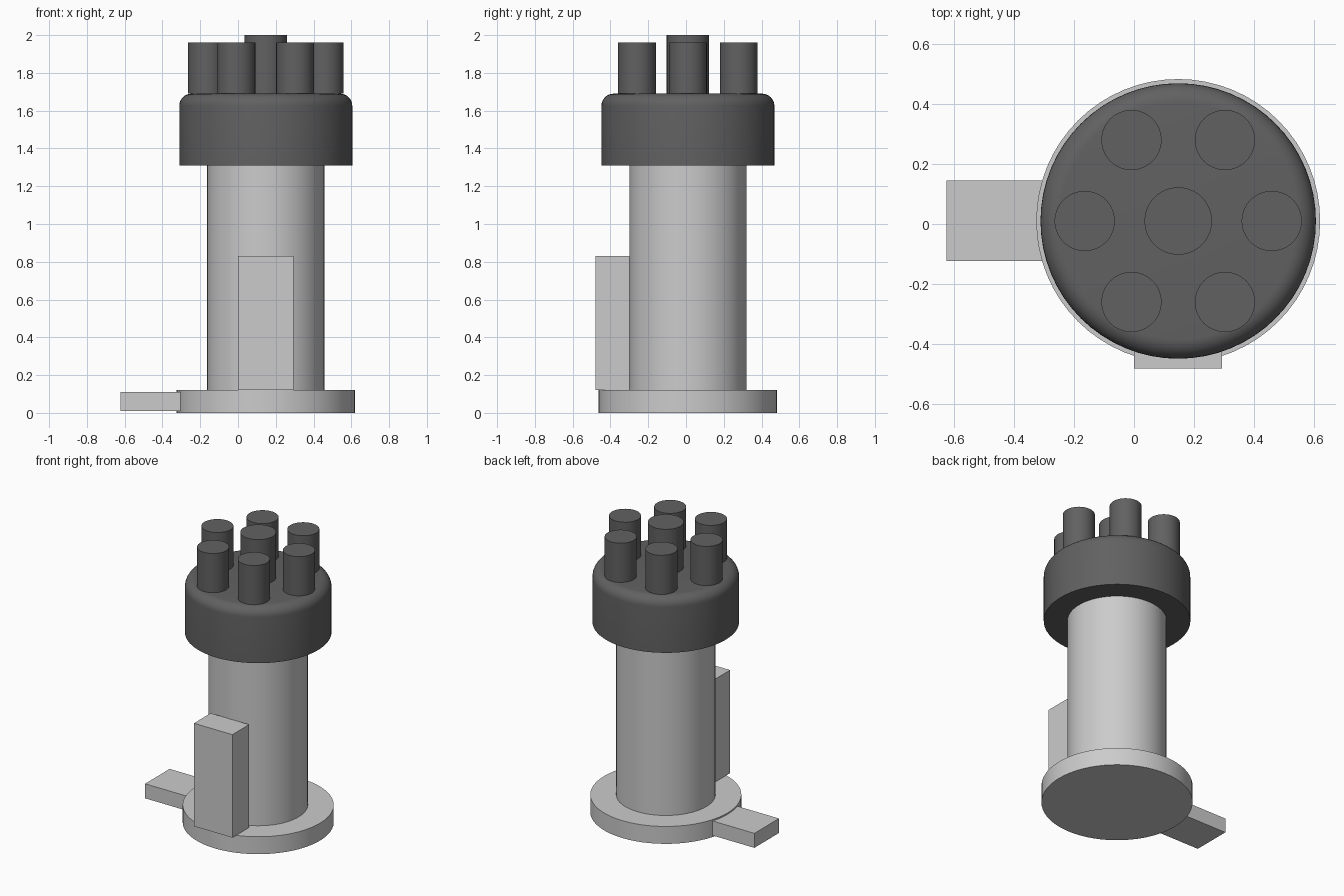
import bpy, math

if "Cube" in bpy.data.objects:
    bpy.data.objects.remove(bpy.data.objects["Cube"])

CX, CY = 0.147, 0.01  # axis of the round parts


def material(name, v):
    m = bpy.data.materials.new(name)
    m.diffuse_color = (v, v, v, 1)
    m.use_nodes = True
    m.node_tree.nodes["Principled BSDF"].inputs["Base Color"].default_value = m.diffuse_color
    return m


dark = material("dark_grey", 0.12)


def finish(name, mat=None, smooth=False):
    ob = bpy.context.object
    ob.name = name
    if mat:
        ob.data.materials.append(mat)
    if smooth:
        bpy.ops.object.shade_smooth_by_angle(angle=math.radians(35))
    return ob


def cylinder(name, r, z0, z1, x=CX, y=CY, mat=None):
    bpy.ops.mesh.primitive_cylinder_add(vertices=64, radius=r, depth=z1 - z0,
                                        location=(x, y, (z0 + z1) / 2))
    return finish(name, mat, True)


def box(name, lo, hi):
    bpy.ops.mesh.primitive_cube_add(size=1, location=[(a + b) / 2 for a, b in zip(lo, hi)])
    bpy.context.object.scale = [b - a for a, b in zip(lo, hi)]
    bpy.ops.object.transform_apply(location=False, rotation=False, scale=True)
    return finish(name)


def lathe(name, profile, mat, n=64):
    # revolve a profile of (radius, height); both ends are capped
    verts = [(r * math.cos(2 * math.pi * i / n), r * math.sin(2 * math.pi * i / n), z)
             for r, z in profile for i in range(n)]
    faces = [(k * n + i, k * n + (i + 1) % n, (k + 1) * n + (i + 1) % n, (k + 1) * n + i)
             for k in range(len(profile) - 1) for i in range(n)]
    faces += [tuple(reversed(range(n))), tuple(range(len(verts) - n, len(verts)))]
    me = bpy.data.meshes.new(name)
    me.from_pydata(verts, [], faces)
    ob = bpy.data.objects.new(name, me)
    ob.location = (CX, CY, 0)
    bpy.context.collection.objects.link(ob)
    bpy.ops.object.select_all(action='DESELECT')
    ob.select_set(True)
    bpy.context.view_layer.objects.active = ob
    return finish(name, mat, True)


# base plate and column
cylinder("base_plate", 0.472, 0, 0.12)
cylinder("column", 0.31, 0.12, 1.31)

# head with rounded top rim
R, TOP, B = 0.458, 1.69, 0.065
rim = [(R - B + B * math.cos(a), TOP - B + B * math.sin(a))
       for a in (math.pi / 2 * i / 8 for i in range(9))]
lathe("head", [(R, 1.31)] + rim, dark)

# centre peg and ring of six pegs
cylinder("centre_peg", 0.112, TOP, 2.0, mat=dark)
for i in range(6):
    a = math.radians(60 * i)
    cylinder(f"ring_peg_{i + 1}", 0.10, TOP, 1.96,
             CX + 0.311 * math.cos(a), CY + 0.311 * math.sin(a), dark)

# upright block at the front and flat tab at the left
box("front_block", (0.0, -0.48, 0.12), (0.293, -0.298, 0.83))
box("side_tab", (-0.623, -0.123, 0.01), (-0.30, 0.145, 0.11))
